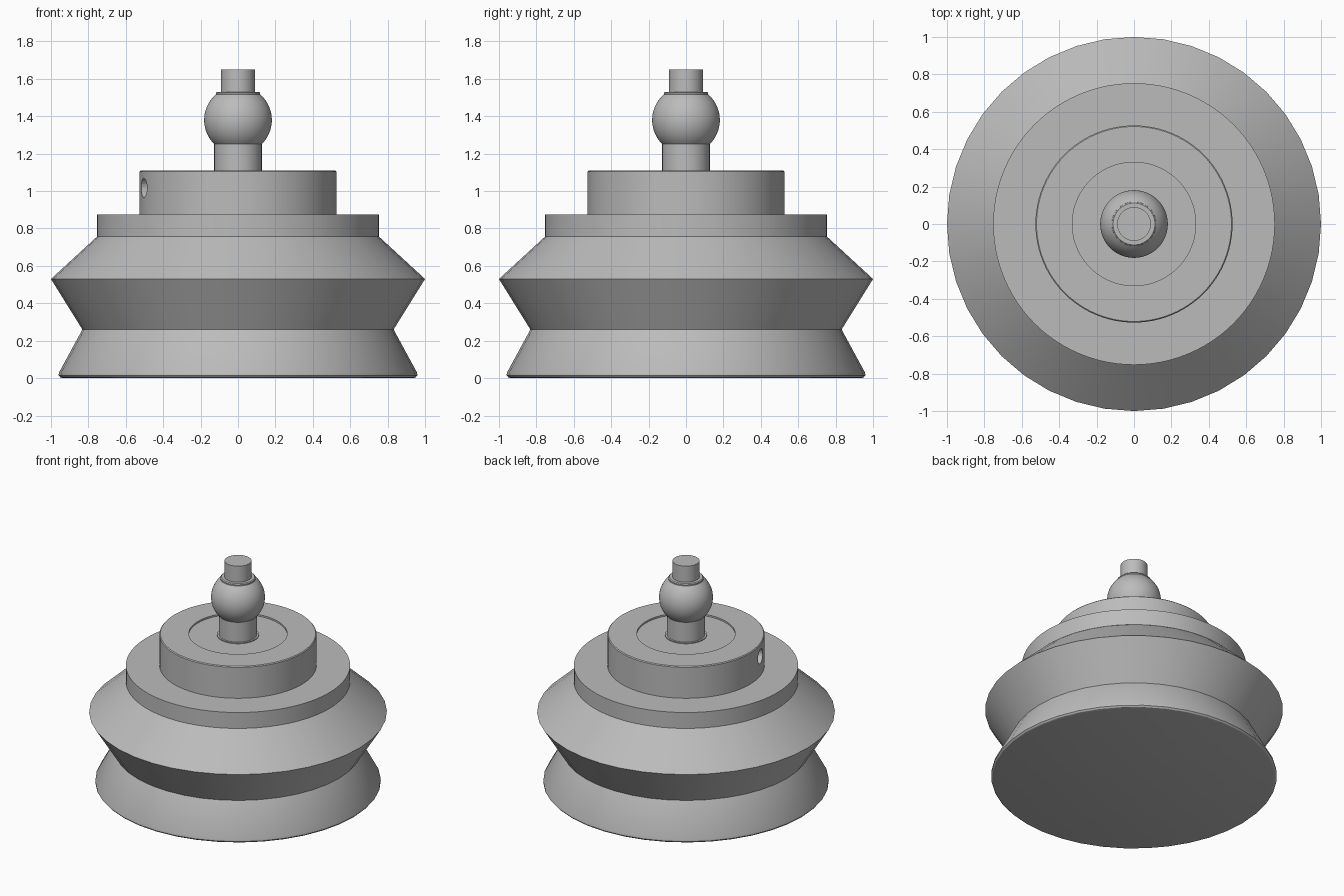
import bpy
import math

cube = bpy.data.objects.get("Cube")
if cube:
    bpy.data.objects.remove(cube)

grey = bpy.data.materials.new("plain grey")
grey.use_nodes = True
colour = (0.5, 0.5, 0.5, 1)
grey.diffuse_color = colour
grey.node_tree.nodes["Principled BSDF"].inputs["Base Color"].default_value = colour


def finish(obj):
    """Smooth curved faces and keep the hard edges."""
    bpy.ops.object.select_all(action="DESELECT")
    obj.select_set(True)
    bpy.context.view_layer.objects.active = obj
    bpy.ops.object.shade_smooth_by_angle(angle=math.radians(25))


def turned(name, profile, sides=96):
    """Revolve (radius, height) points about z, capping both ends."""
    verts, faces = [], []
    for r, z in profile:
        for i in range(sides):
            a = math.tau * i / sides
            verts.append((r * math.cos(a), r * math.sin(a), z))
    for k in range(len(profile) - 1):
        for i in range(sides):
            j = (i + 1) % sides
            low, high = k * sides, (k + 1) * sides
            faces.append((low + i, low + j, high + j, high + i))
    faces.append(tuple(reversed(range(sides))))
    last = (len(profile) - 1) * sides
    faces.append(tuple(range(last, last + sides)))
    mesh = bpy.data.meshes.new(name)
    mesh.from_pydata(verts, [], faces)
    mesh.materials.append(grey)
    obj = bpy.data.objects.new(name, mesh)
    bpy.context.collection.objects.link(obj)
    finish(obj)
    return obj


# Folded cup with a rounded lip
turned("bellows_cup", [(0.935, 0), (0.95, 0.004), (0.959, 0.014), (0.958, 0.028),
                       (0.832, 0.26), (1.0, 0.53), (0.75, 0.76)], 40)

# Mounting plate above the cup
turned("flange", [(0.753, 0.757), (0.753, 0.875)])

# Collar with a shallow recess on top
collar = turned("collar", [(0.527, 0.87), (0.527, 1.104), (0.521, 1.11),
                           (0.33, 1.11), (0.33, 1.098)])

# Side bore in the collar
angle = math.radians(197)
bpy.ops.mesh.primitive_cylinder_add(
    vertices=32, radius=0.052, depth=0.4,
    location=(0.53 * math.cos(angle), 0.53 * math.sin(angle), 1.017),
    rotation=(0, math.pi / 2, angle))
cutter = bpy.context.object
cutter.name = "bore_cutter"
cutter.data.materials.append(grey)
cutter.hide_render = True
bore = collar.modifiers.new("side_bore", "BOOLEAN")
bore.operation = "DIFFERENCE"
bore.solver = "EXACT"
bore.object = cutter
bpy.context.view_layer.objects.active = collar
bpy.ops.object.modifier_apply(modifier=bore.name)
bpy.data.objects.remove(cutter)
finish(collar)

# Stem, ball, ring and pin
turned("stem_foot", [(0.14, 1.09), (0.14, 1.104)], 64)
turned("stem", [(0.127, 1.09), (0.127, 1.27)], 64)
ball = [(0.181 * math.cos(t), 1.38 + 0.181 * math.sin(t))
        for t in [math.radians(-46 + 95 * i / 20) for i in range(21)]]
turned("ball", ball, 64)
turned("neck_ring", [(0.118, 1.5), (0.118, 1.525), (0.112, 1.531)], 64)
turned("top_pin", [(0.09, 1.52), (0.09, 1.65)], 64)
